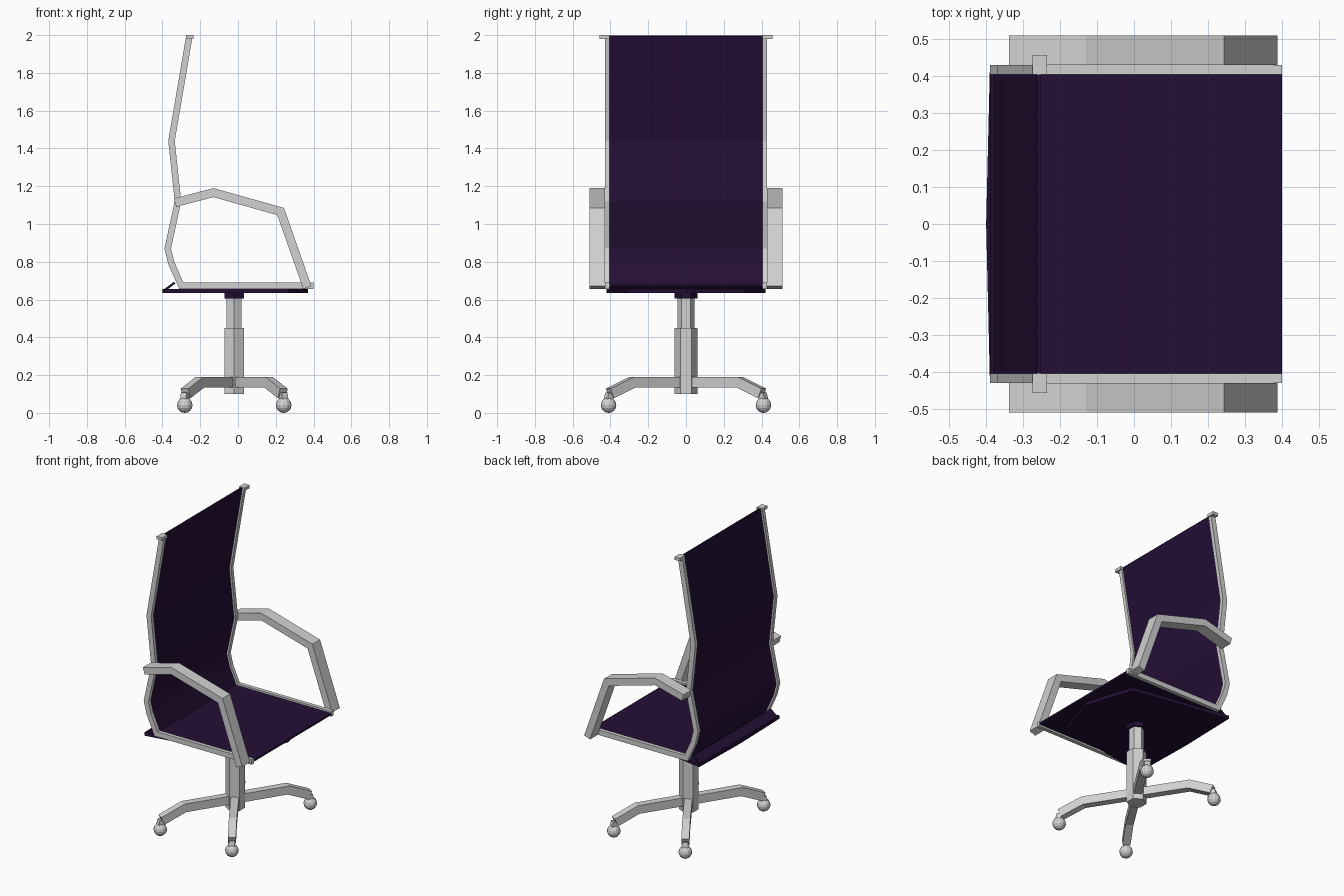
import bpy, bmesh, math
from mathutils import Vector, Matrix

cube = bpy.data.objects.get("Cube")
if cube:
    bpy.data.objects.remove(cube, do_unlink=True)


def material(name, rgb):
    m = bpy.data.materials.new(name)
    m.use_nodes = True
    m.diffuse_color = (*rgb, 1)
    bsdf = next(n for n in m.node_tree.nodes if n.type == 'BSDF_PRINCIPLED')
    bsdf.inputs["Base Color"].default_value = (*rgb, 1)
    return m


GREY = material("light_grey_metal", (0.64, 0.64, 0.64))
PURPLE = material("dark_purple_fabric", (0.017, 0.0045, 0.036))
AXIS = -0.02  # x of the column axis


def finish(name, bm, mat, matrix=None):
    if matrix:
        bm.transform(matrix)
    bmesh.ops.recalc_face_normals(bm, faces=bm.faces)
    mesh = bpy.data.meshes.new(name)
    bm.to_mesh(mesh)
    bm.free()
    mesh.materials.append(mat)
    obj = bpy.data.objects.new(name, mesh)
    bpy.context.collection.objects.link(obj)
    return obj


def ribbon(name, path, width, y0, y1, mat, matrix=None):
    """Bar of rectangular section following a mitred path in the xz plane."""
    pts = [Vector(p) for p in path]
    dirs = [(b - a).normalized() for a, b in zip(pts, pts[1:])]
    bm = bmesh.new()
    rings = []
    for i, p in enumerate(pts):
        d0, d1 = dirs[max(i - 1, 0)], dirs[min(i, len(dirs) - 1)]
        n0, n1 = Vector((-d0.y, d0.x)), Vector((-d1.y, d1.x))
        n = (n0 + n1).normalized()
        off = n * (width / 2 / n.dot(n1))
        a, b = p + off, p - off
        rings.append([bm.verts.new((q.x, y, q.y))
                      for q, y in ((a, y0), (a, y1), (b, y1), (b, y0))])
    for r, s in zip(rings, rings[1:]):
        for k in range(4):
            j = (k + 1) % 4
            bm.faces.new((r[k], r[j], s[j], s[k]))
    bm.faces.new(rings[0])
    bm.faces.new(rings[-1])
    return finish(name, bm, mat, matrix)


def prism(name, outline, z0, z1, mat):
    """Flat outline in xy extruded upwards."""
    bm = bmesh.new()
    face = bm.faces.new([bm.verts.new((x, y, z0)) for x, y in outline])
    ext = bmesh.ops.extrude_face_region(bm, geom=[face])
    top = [v for v in ext["geom"] if isinstance(v, bmesh.types.BMVert)]
    bmesh.ops.translate(bm, verts=top, vec=(0, 0, z1 - z0))
    return finish(name, bm, mat)


def hexagon(r):
    return [(AXIS + r * math.sin(k * math.pi / 3), r * math.cos(k * math.pi / 3))
            for k in range(6)]


# Side frames, armrests and top tabs
frame = [(-0.257, 1.997), (-0.352, 1.44), (-0.318, 1.12), (-0.372, 0.87),
         (-0.352, 0.79), (-0.3, 0.674), (0.4, 0.674)]
arm = [(-0.333, 1.113), (-0.13, 1.166), (0.226, 1.066), (0.367, 0.664)]
for side, s in (("left", 1), ("right", -1)):
    ribbon(side + "_side_frame", frame, 0.034, s * 0.405, s * 0.43, GREY)
    ribbon(side + "_armrest", arm, 0.046, s * 0.43, s * 0.51, GREY)
    ribbon(side + "_top_tab", [(-0.275, 1.99), (-0.235, 1.99)], 0.02,
           s * 0.404, s * 0.457, GREY)

# Fabric sheet of seat and back
ribbon("fabric_sheet", frame, 0.012, -0.404, 0.404, PURPLE)

# Plate under the seat, with a raised lip at the rear
half = [(0.37, 0), (0.27, 0.31), (-0.39, 0.42), (-0.4, 0)]
plate = half + [(x, -y) for x, y in reversed(half[1:3])]
prism("seat_plate", plate, 0.635, 0.657, PURPLE)
ribbon("rear_lip", [(-0.385, 0.652), (-0.335, 0.69)], 0.012, -0.404, 0.404, PURPLE)

# Column
prism("seat_mount", hexagon(0.06), 0.605, 0.636, PURPLE)
prism("upper_column", hexagon(0.046), 0.44, 0.606, GREY)
prism("lower_column", hexagon(0.06), 0.1, 0.45, GREY)

# Four legs with ball casters
leg = [(0, 0.163), (0.335, 0.163), (0.478, 0.103), (0.487, 0.07)]
for sx in (1, -1):
    for sy in (1, -1):
        name = ("front" if sx > 0 else "rear") + ("_left" if sy > 0 else "_right")
        turn = (Matrix.Translation((AXIS, 0, 0))
                @ Matrix.Rotation(math.atan2(sy * 0.41, sx * 0.262), 4, 'Z'))
        ribbon(name + "_leg", leg[:3], 0.055, -0.024, 0.024, GREY, turn)
        ribbon(name + "_stem", leg[2:], 0.036, -0.018, 0.018, GREY, turn)
        ball = bmesh.new()
        bmesh.ops.create_uvsphere(ball, u_segments=12, v_segments=8, radius=0.041)
        finish(name + "_caster", ball, GREY,
               Matrix.Translation((AXIS + sx * 0.262, sy * 0.41, 0.041)))
